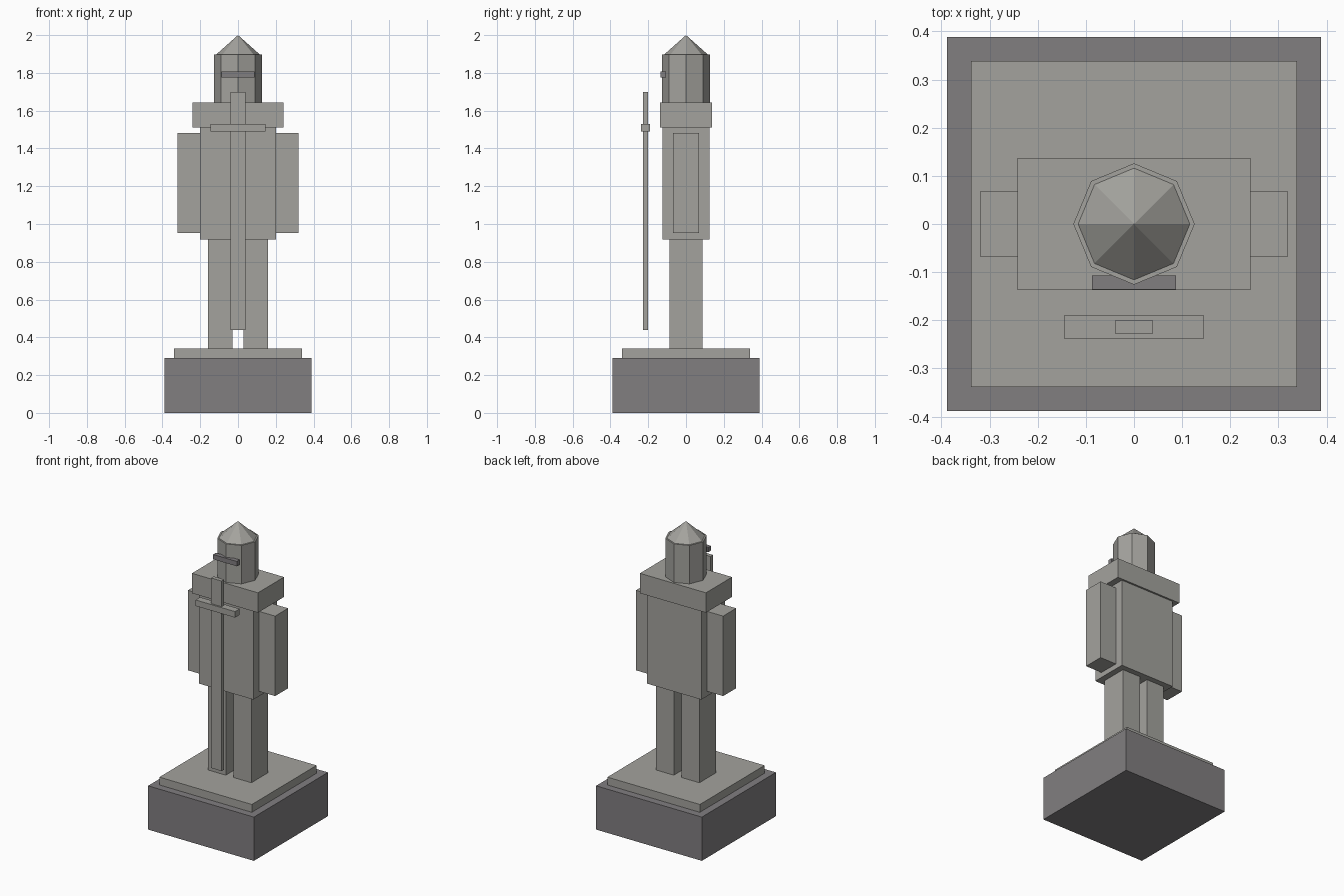
import bpy
import math

if "Cube" in bpy.data.objects:
    bpy.data.objects.remove(bpy.data.objects["Cube"])


def material(name, rgb):
    m = bpy.data.materials.new(name)
    m.diffuse_color = (*rgb, 1.0)
    m.use_nodes = True
    m.node_tree.nodes["Principled BSDF"].inputs["Base Color"].default_value = m.diffuse_color
    return m


stone = material("light_stone", (0.37, 0.365, 0.34))
dark = material("dark_stone", (0.22, 0.21, 0.217))


def finish(name, mat):
    ob = bpy.context.object
    ob.name = name
    ob.data.materials.append(mat)
    return ob


def box(name, x, y, z, mat=stone):
    """Box spanning the (min, max) ranges on each axis."""
    spans = (x, y, z)
    bpy.ops.mesh.primitive_cube_add(size=1, location=[(a + b) / 2 for a, b in spans])
    ob = finish(name, mat)
    ob.scale = [b - a for a, b in spans]
    bpy.ops.object.transform_apply(location=False, rotation=False, scale=True)
    return ob


# Plinth and its top slab
box("plinth", (-0.388, 0.388), (-0.388, 0.388), (0, 0.29), dark)
box("plinth_slab", (-0.339, 0.339), (-0.339, 0.339), (0.29, 0.342))

# Legs and arms, mirrored left and right
for side, s in (("left", 1), ("right", -1)):
    box(f"{side}_leg", sorted((0.028 * s, 0.16 * s)), (-0.088, 0.088), (0.342, 0.918))
    box(f"{side}_arm", sorted((0.2 * s, 0.32 * s)), (-0.068, 0.068), (0.952, 1.482))

# Torso and shoulders
box("torso", (-0.2, 0.2), (-0.125, 0.125), (0.918, 1.51))
box("shoulders", (-0.242, 0.242), (-0.137, 0.137), (1.51, 1.642))

# Eight-sided helmet with a pointed cap, corners on the axes
bpy.ops.mesh.primitive_cylinder_add(vertices=8, radius=0.126, depth=0.255,
                                    location=(0, 0, 1.7695))
finish("helmet", stone)
bpy.ops.mesh.primitive_cone_add(vertices=8, radius1=0.116, radius2=0, depth=0.103,
                                location=(0, 0, 1.9485))
finish("helmet_cap", stone)
box("visor_slit", (-0.087, 0.087), (-0.136, -0.107), (1.776, 1.808), dark)

# Sword held point-down in front of the body
box("sword_blade", (-0.039, 0.039), (-0.227, -0.2), (0.44, 1.70))
box("sword_guard", (-0.145, 0.145), (-0.238, -0.19), (1.49, 1.53))
